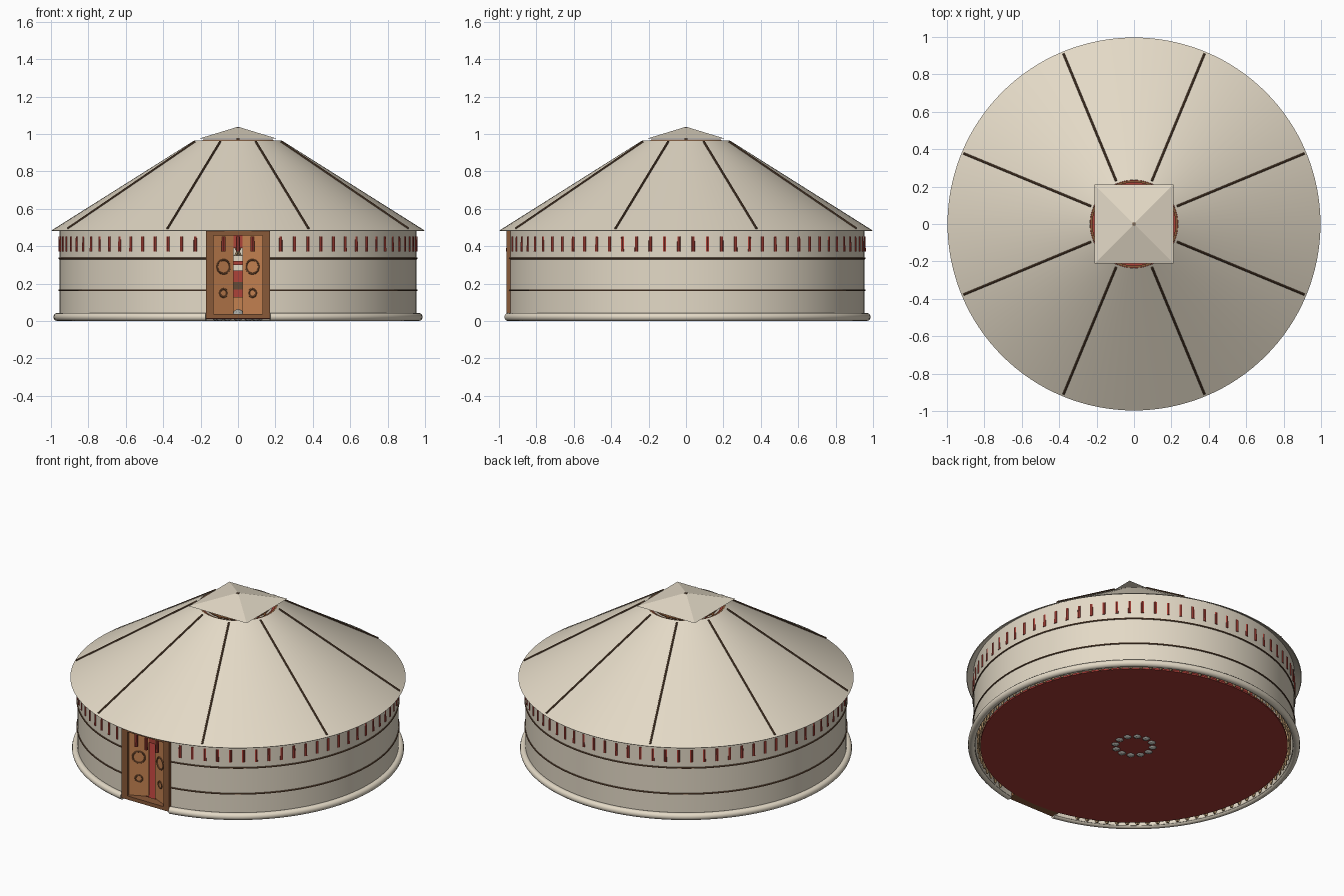
import bpy, bmesh
from math import sin, cos, pi, radians
from mathutils import Vector, Matrix

cube = bpy.data.objects.get("Cube")
if cube:
    bpy.data.objects.remove(cube)


def material(name, r, g, b):
    m = bpy.data.materials.new(name)
    m.use_nodes = True
    m.diffuse_color = (r, g, b, 1)
    bsdf = m.node_tree.nodes["Principled BSDF"]
    bsdf.inputs["Base Color"].default_value = (r, g, b, 1)
    bsdf.inputs["Roughness"].default_value = 0.9
    return m


canvas = material("cream canvas", 0.77, 0.695, 0.565)
rope = material("brown rope", 0.13, 0.07, 0.037)
red = material("painted red", 0.42, 0.055, 0.04)
carpet = material("maroon carpet", 0.38, 0.044, 0.036)
wood = material("orange wood", 0.55, 0.22, 0.08)
frame_wood = material("brown frame wood", 0.25, 0.1, 0.04)
lattice_wood = material("pale lattice wood", 0.5, 0.32, 0.16)
stone = material("grey stone", 0.4, 0.4, 0.37)

DOOR_ANGLE = radians(10.2)
EAVE_R, EAVE_Z, CROWN_R, SLOPE = 0.997, 0.485, 0.235, 0.63


def around(r, a, z):
    """Point at angle a, measured from the front."""
    return Vector((r * sin(a), -r * cos(a), z))


def roof_z(r):
    return EAVE_Z + (EAVE_R - r) * SLOPE


def finish(name, bm, mat, smooth=True):
    bmesh.ops.recalc_face_normals(bm, faces=bm.faces)
    mesh = bpy.data.meshes.new(name)
    bm.to_mesh(mesh)
    bm.free()
    mesh.materials.append(mat)
    ob = bpy.data.objects.new(name, mesh)
    bpy.context.collection.objects.link(ob)
    if smooth:
        bpy.ops.object.select_all(action='DESELECT')
        ob.select_set(True)
        bpy.context.view_layer.objects.active = ob
        bpy.ops.object.shade_smooth_by_angle(angle=radians(35))
    return ob


def revolve(name, profile, mat, gap=0.0, steps=128):
    """Sweep a closed (radius, height) profile about z, leaving a gap at the front."""
    bm = bmesh.new()
    count = steps + 1 if gap else steps
    rings = []
    for i in range(count):
        a = gap + (2 * pi - 2 * gap) * i / steps
        rings.append([bm.verts.new(around(r, a, z)) for r, z in profile])
    n = len(profile)
    for i in range(steps):
        p, q = rings[i], rings[(i + 1) % count]
        for j in range(n):
            k = (j + 1) % n
            bm.faces.new((p[j], p[k], q[k], q[j]))
    if gap:
        bm.faces.new(rings[0])
        bm.faces.new(rings[-1])
    return finish(name, bm, mat)


def circle(r, z, radius, sides=10):
    return [(r + radius * cos(2 * pi * i / sides), z + radius * sin(2 * pi * i / sides))
            for i in range(sides)]


def rect(r0, r1, z0, z1):
    return [(r0, z0), (r1, z0), (r1, z1), (r0, z1)]


def add_rod(bm, a, b, radius, sides=8):
    d = b - a
    m = Matrix.Translation((a + b) / 2) @ d.to_track_quat('Z', 'Y').to_matrix().to_4x4()
    bmesh.ops.create_cone(bm, cap_ends=True, segments=sides, radius1=radius,
                          radius2=radius, depth=d.length, matrix=m)


def add_box(bm, center, size, turn=0.0):
    m = (Matrix.Translation(center) @ Matrix.Rotation(turn, 4, 'Z')
         @ Matrix.Diagonal((*size, 1)))
    bmesh.ops.create_cube(bm, size=1, matrix=m)


def boxes(name, mat, *specs):
    """Boxes given as (x0, x1, y0, y1, z0, z1)."""
    bm = bmesh.new()
    for x0, x1, y0, y1, z0, z1 in specs:
        add_box(bm, Vector((x0 + x1, y0 + y1, z0 + z1)) / 2, (x1 - x0, y1 - y0, z1 - z0))
    return finish(name, bm, mat, False)


# Walls, base roll and wall ropes, all open at the doorway
revolve("wall", rect(0.945, 0.955, 0.01, 0.505), canvas, DOOR_ANGLE)
revolve("base_roll", circle(0.965, 0.022, 0.022, 12), canvas, DOOR_ANGLE)
for label, z in (("lower", 0.165), ("upper", 0.335)):
    revolve(label + "_wall_rope", circle(0.956, z, 0.005, 8), rope, DOOR_ANGLE)

# Roof cone with a smoke hole
revolve("roof", [(EAVE_R, EAVE_Z), (CROWN_R, roof_z(CROWN_R)),
                 (CROWN_R, roof_z(CROWN_R) - 0.01), (EAVE_R - 0.004, EAVE_Z - 0.004)], canvas)

# Roof ropes
bm = bmesh.new()
for i in range(8):
    a = (i + 0.5) * pi / 4
    add_rod(bm, around(0.25, a, roof_z(0.25) + 0.003), around(0.985, a, roof_z(0.985) + 0.003), 0.006)
finish("roof_ropes", bm, rope)

# Crown rings, spokes and centre post
revolve("crown_outer_ring", rect(0.222, 0.234, 0.93, 0.962), frame_wood, steps=64)
revolve("crown_red_ring", rect(0.205, 0.222, 0.92, 0.95), red, steps=64)
revolve("crown_inner_ring", circle(0.18, 0.958, 0.014), wood, steps=64)
bm = bmesh.new()
for i in range(4):
    a = i * pi / 4
    add_rod(bm, around(0.2, a, 0.95), around(0.2, a + pi, 0.95), 0.008)
finish("crown_spokes", bm, wood)
boxes("crown_post", rope, (-0.009, 0.009, -0.009, 0.009, 0.94, 1.038))

# Square pyramid cover over the smoke hole
bm = bmesh.new()
bmesh.ops.create_cone(bm, cap_ends=True, segments=4, radius1=0.21 * 2 ** 0.5, radius2=0,
                      depth=0.064,
                      matrix=Matrix.Translation((0, 0, 1.007)) @ Matrix.Rotation(pi / 4, 4, 'Z'))
finish("crown_cover", bm, canvas, False)

# Round red pole ends showing through the wall below the eave
bm = bmesh.new()
for i in range(78):
    a = i * 2 * pi / 78
    add_rod(bm, around(0.951, a, 0.373), around(0.949, a, 0.453), 0.0105)
finish("pole_ends", bm, red)

# Crossed lattice inside the wall, its tips showing at the foot
bm = bmesh.new()
for i in range(96):
    a = i * 2 * pi / 96
    if min(a, 2 * pi - a) < 0.3:
        continue
    for side in (-1, 1):
        for k in range(3):
            s, t = a + side * 0.07 * k, a + side * 0.07 * (k + 1)
            add_rod(bm, around(0.928, s, 0.008 + 0.13 * k), around(0.928, t, 0.138 + 0.13 * k), 0.007, 4)
finish("lattice", bm, lattice_wood, False)

# Floor and hearth stones
bm = bmesh.new()
bmesh.ops.create_cone(bm, cap_ends=True, segments=96, radius1=0.914, radius2=0.914, depth=0.012,
                      matrix=Matrix.Translation((0, 0, 0.018)))
finish("floor", bm, carpet)
bm = bmesh.new()
for i in range(12):
    bmesh.ops.create_icosphere(bm, subdivisions=2, radius=0.032,
                               matrix=Matrix.Translation(around(0.112, i * pi / 6, 0.032)))
finish("hearth_stones", bm, stone, False)

# Doorway frame
boxes("door_frame", frame_wood,
      (-0.172, -0.13, -0.96, -0.9, 0.014, 0.483), (0.13, 0.172, -0.96, -0.9, 0.014, 0.483),
      (-0.13, 0.13, -0.96, -0.9, 0.457, 0.483), (-0.13, 0.13, -0.96, -0.9, 0.014, 0.038))

# Two door leaves swung slightly inward, each with two round mouldings
SWING = radians(25)
for label, side in (("left", 1), ("right", -1)):
    hinge = Vector((side * 0.13, -0.942, 0))
    along = Vector((-side * cos(SWING), sin(SWING), 0))
    out = Vector((-side * sin(SWING), -cos(SWING), 0))
    bm = bmesh.new()
    add_box(bm, hinge + along * 0.059 - out * 0.009 + Vector((0, 0, 0.248)),
            (0.118, 0.018, 0.42), -side * SWING)
    finish(label + "_door_leaf", bm, wood, False)
    bm = bmesh.new()
    for z, radius in ((0.29, 0.037), (0.15, 0.021)):
        pts = [hinge + along * (0.058 + radius * cos(i * pi / 12))
               + Vector((0, 0, z + radius * sin(i * pi / 12))) for i in range(24)]
        for i in range(24):
            add_rod(bm, pts[i - 1], pts[i], 0.005, 6)
    finish(label + "_door_mouldings", bm, frame_wood)

# Red hanging in the doorway
boxes("door_hanging", red, (-0.026, 0.026, -0.89, -0.884, 0.39, 0.457))

# Chest and bedding at the back of the room
boxes("chest", red, (-0.25, 0.25, 0.65, 0.8, 0.024, 0.27), (-0.25, 0.25, 0.65, 0.8, 0.3, 0.32))
boxes("chest_band", rope, (-0.255, 0.255, 0.645, 0.8, 0.17, 0.21))
boxes("bedding", canvas, (-0.24, 0.24, 0.66, 0.8, 0.27, 0.3), (-0.24, 0.24, 0.66, 0.8, 0.32, 0.35))
boxes("bench", wood, (-0.2, 0.2, 0.5, 0.62, 0.024, 0.13))
